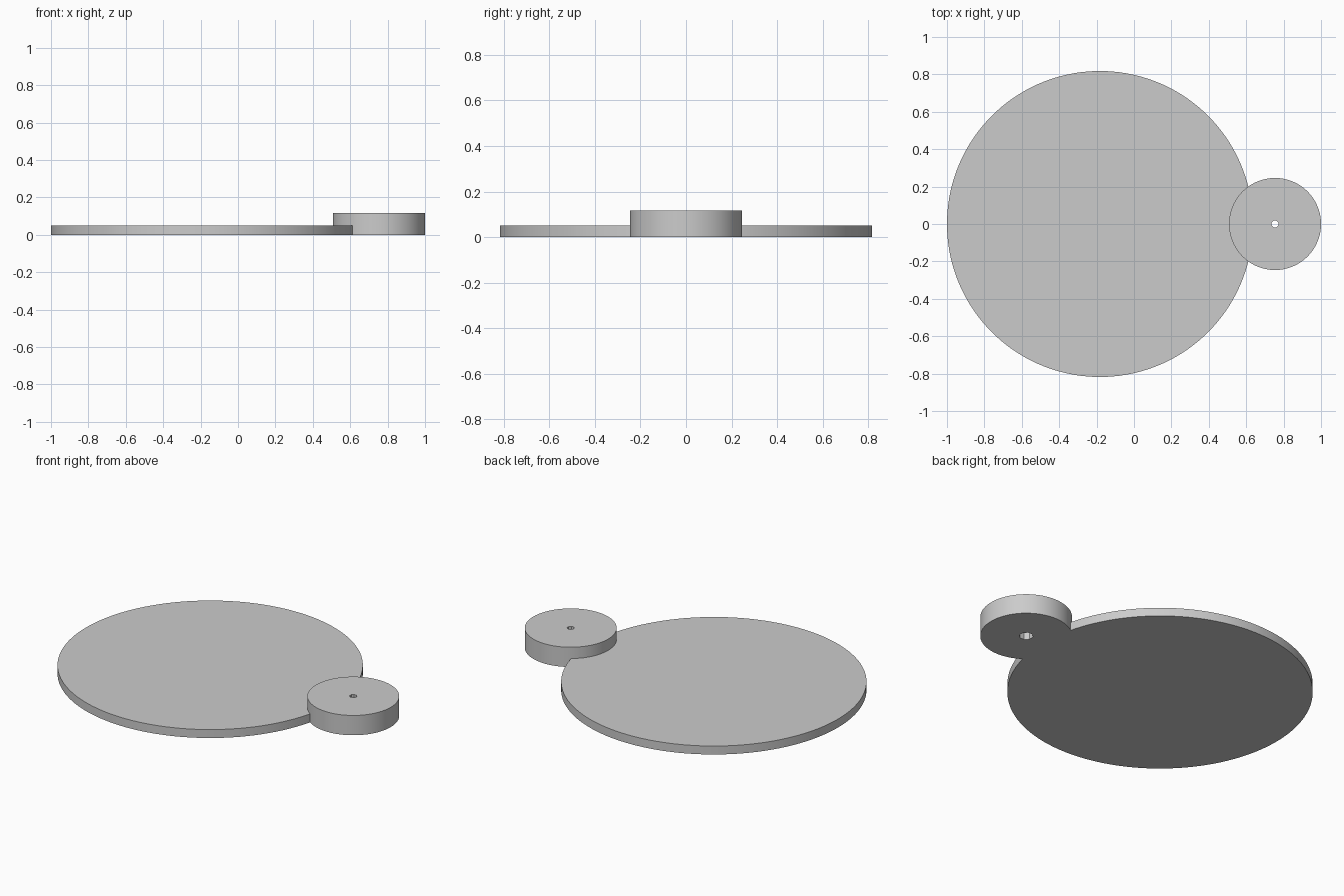
import bpy
import math

cube = bpy.data.objects.get("Cube")
if cube:
    bpy.data.objects.remove(cube, do_unlink=True)

# Single grey material
grey = bpy.data.materials.new("light grey")
grey.use_nodes = True
grey.diffuse_color = (0.6, 0.6, 0.6, 1)
grey.node_tree.nodes["Principled BSDF"].inputs["Base Color"].default_value = (0.6, 0.6, 0.6, 1)


def cylinder(name, x, radius, bottom, top, sides):
    bpy.ops.mesh.primitive_cylinder_add(
        vertices=sides, radius=radius, depth=top - bottom,
        location=(x, 0, (bottom + top) / 2),
        rotation=(0, 0, math.pi / sides))
    obj = bpy.context.object
    obj.name = name
    obj.data.materials.append(grey)
    return obj


def combine(target, tool, operation):
    # Apply a boolean and discard the helper
    tool.hide_render = True
    mod = target.modifiers.new(operation.lower(), "BOOLEAN")
    mod.operation = operation
    mod.solver = "EXACT"
    mod.object = tool
    bpy.ops.object.select_all(action="DESELECT")
    target.select_set(True)
    bpy.context.view_layer.objects.active = target
    bpy.ops.object.modifier_apply(modifier=mod.name)
    bpy.data.objects.remove(tool, do_unlink=True)


HUB_X = 0.754

# Wide thin disc merged with the small thick hub
disc = cylinder("disc_with_hub", -0.182, 0.818, 0, 0.05, 128)
hub = cylinder("hub", HUB_X, 0.246, 0, 0.117, 96)
combine(disc, hub, "UNION")

# Narrow through hole and wider recess underneath
combine(disc, cylinder("pin_hole", HUB_X, 0.02, -0.1, 0.2, 8), "DIFFERENCE")
combine(disc, cylinder("recess", HUB_X, 0.038, -0.1, 0.08, 8), "DIFFERENCE")

bpy.ops.object.shade_smooth_by_angle(angle=math.radians(30))
